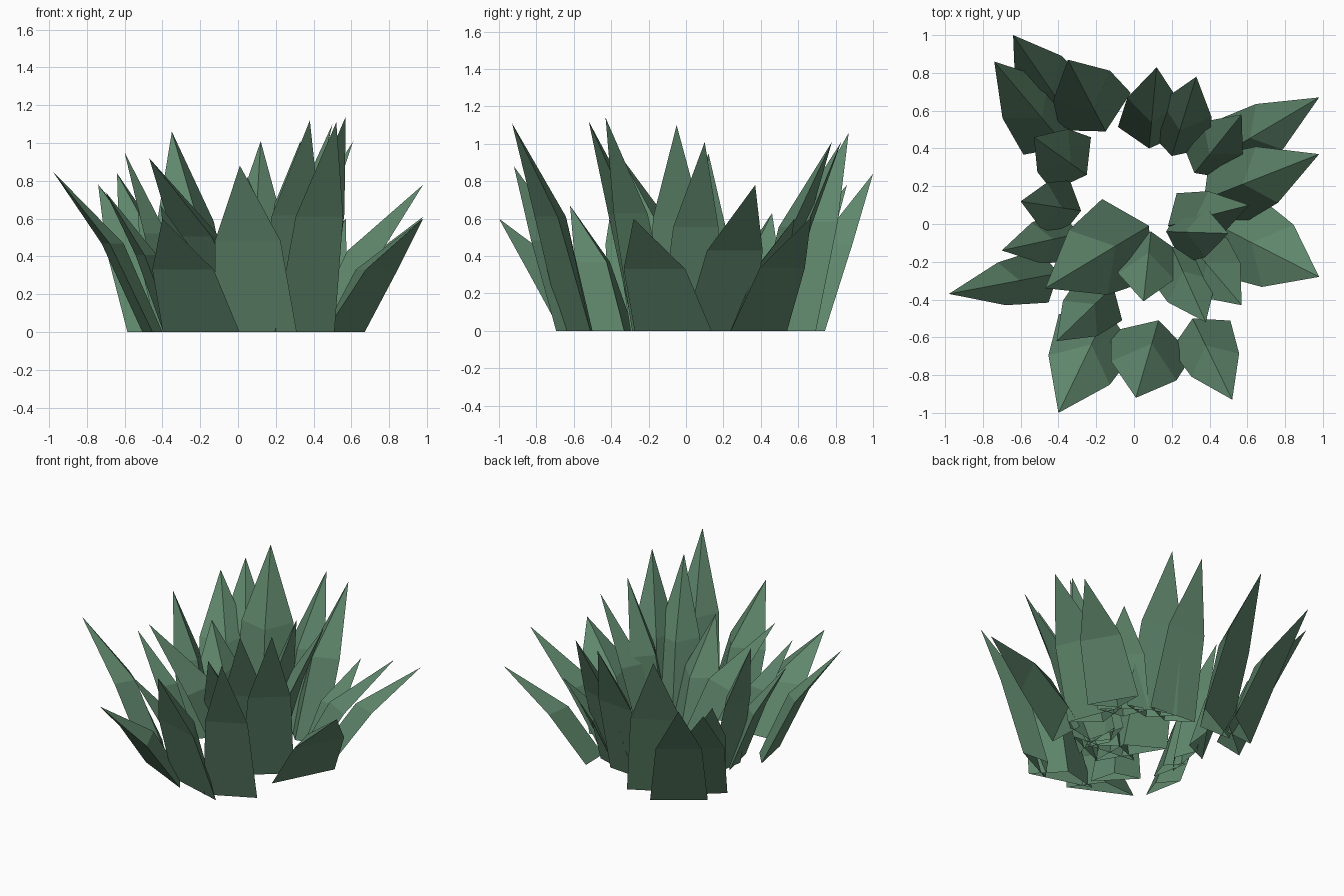
import bpy, bmesh
from mathutils import Vector

green = bpy.data.materials.new("leaf green")
green.diffuse_color = (0.115, 0.242, 0.15, 1)

# Each blade: ridge foot x, y, tip x, y, z, width
outer_blades = [
    (-0.33, 0.55, -0.64, 1.00, 0.84, 0.30),
    (-0.36, 0.41, -0.74, 0.86, 0.78, 0.32),
    (-0.15, 0.49, -0.35, 0.87, 1.06, 0.34),
    (0.08, 0.40, 0.12, 0.83, 1.01, 0.28),
    (0.20, 0.36, 0.33, 0.78, 1.01, 0.28),
    (0.32, 0.27, 0.57, 0.58, 0.60, 0.27),
    (0.42, 0.34, 0.98, 0.67, 0.61, 0.28),
    (0.37, 0.13, 0.98, 0.37, 0.78, 0.32),
    (0.45, -0.01, 0.98, -0.28, 0.60, 0.37),
    (0.31, -0.50, 0.52, -0.93, 1.11, 0.28),
    (0.13, -0.51, 0.01, -0.92, 0.88, 0.36),
    (-0.14, -0.46, -0.40, -1.00, 0.60, 0.36),
    (-0.40, -0.26, -0.98, -0.37, 0.85, 0.23),
    (-0.29, -0.05, -0.70, -0.14, 0.74, 0.22),
    (-0.28, 0.07, -0.60, 0.12, 0.95, 0.24),
    (-0.25, 0.26, -0.53, 0.46, 0.63, 0.28),
]
inner_blades = [
    (0.18, -0.01, 0.61, 0.10, 1.01, 0.25),
    (0.29, -0.10, 0.57, -0.43, 1.14, 0.28),
    (0.20, -0.12, 0.38, -0.52, 1.12, 0.28),
    (-0.11, -0.33, -0.41, -0.62, 0.67, 0.26),
    (0.08, -0.01, -0.47, -0.34, 0.92, 0.40),
    (0.09, -0.04, 0.05, -0.41, 0.82, 0.30),
    (0.17, -0.04, 0.50, -0.05, 1.10, 0.26),
]


def blade(bm, rx, ry, tx, ty, tz, w):
    """Three-sided blade: flat outside, ridge inside, bent, open at the foot."""
    foot, tip = Vector((rx, ry, 0)), Vector((tx, ty, tz))
    lean = Vector((tx - rx, ty - ry, 0)).normalized()
    side = Vector((-lean.y, lean.x, 0))
    back = foot + lean * w * 0.35
    mid = (foot + lean * w * 0.5).lerp(Vector((tx, ty, 0)), 0.40)
    mid.z = tz * 0.55

    def ring(c, width, depth):
        return [bm.verts.new(p) for p in
                (c + side * width / 2, c - side * width / 2, c - lean * depth)]

    low = ring(back, w * 1.25, w * 0.35)
    high = ring(mid, w, w * 0.42)
    apex = bm.verts.new(tip)
    for i in range(3):
        j = (i + 1) % 3
        # order runs anticlockwise seen from outside
        bm.faces.new((low[j], low[i], high[i], high[j]))
        bm.faces.new((high[j], high[i], apex))


def tuft(name, rows):
    bm = bmesh.new()
    for row in rows:
        blade(bm, *row)
    bmesh.ops.recalc_face_normals(bm, faces=bm.faces)
    mesh = bpy.data.meshes.new(name)
    bm.to_mesh(mesh)
    bm.free()
    mesh.materials.append(green)
    bpy.context.collection.objects.link(bpy.data.objects.new(name, mesh))


tuft("outer_blades", outer_blades)
tuft("inner_blades", inner_blades)
